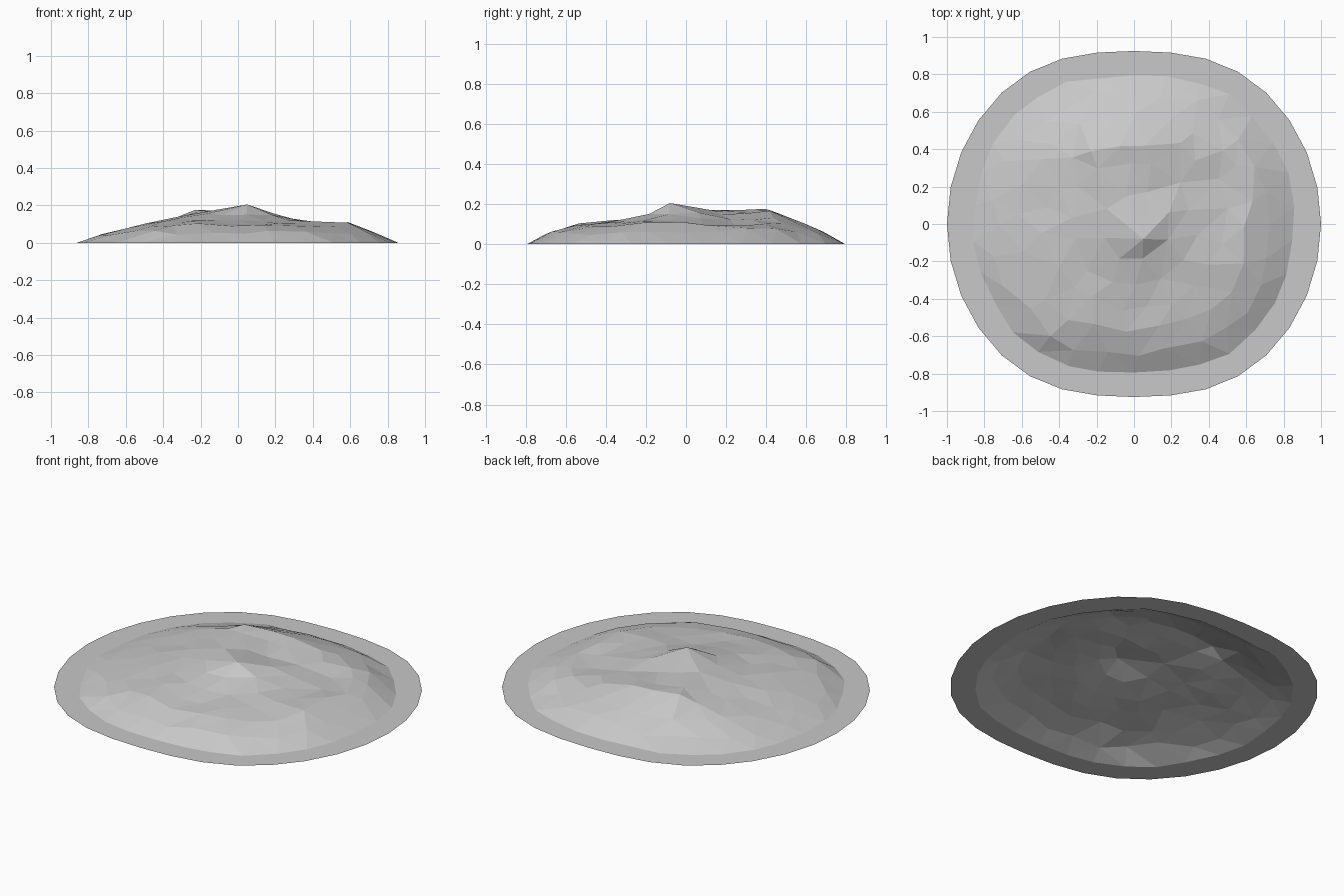
import bpy, bmesh, math, random
from mathutils import Vector
from mathutils.geometry import delaunay_2d_cdt

cube = bpy.data.objects.get("Cube")
if cube:
    bpy.data.objects.remove(cube, do_unlink=True)

random.seed(7)

# Stone material
stone = bpy.data.materials.new("grey_stone")
stone.use_nodes = True
grey = (0.58, 0.58, 0.58, 1)
stone.diffuse_color = grey
stone.node_tree.nodes["Principled BSDF"].inputs["Base Color"].default_value = grey

# Coarse relief in hundredths, back row first, one cell every STEP units
STEP = 0.2
RELIEF = [[int(v) for v in row.split()] for row in (
    "0 0 0 0 0 0 0 0 0",
    "0 1 5 8 10 9 6 2 0",
    "1 6 12 18 17 16 11 8 1",
    "2 8 12 17 15 14 8 11 3",
    "2 8 12 16 19 17 10 11 3",
    "2 7 12 13 16 12 11 11 2",
    "1 6 10 12 9 11 10 7 1",
    "0 3 7 9 9 9 6 2 0",
    "0 0 0 0 0 0 0 0 0",
)]
LAST = len(RELIEF) - 1


def cell(row, col):
    inside = 0 <= row <= LAST and 0 <= col <= LAST
    return RELIEF[row][col] / 100 if inside else 0


def height(x, y):
    """Blend the four nearest relief cells."""
    u, v = x / STEP + LAST / 2, LAST / 2 - y / STEP
    col, row = math.floor(u), math.floor(v)
    fu, fv = u - col, v - row
    back = cell(row, col) * (1 - fu) + cell(row, col + 1) * fu
    front = cell(row + 1, col) * (1 - fu) + cell(row + 1, col + 1) * fu
    return back * (1 - fv) + front * fv


def ring(radius, count, jitter, offset=0):
    """Points on a circle that is flattened a little at the front and back."""
    points = []
    for i in range(count):
        a = math.tau * (i + offset) / count
        x, y = math.cos(a), math.sin(a)
        y -= 0.075 * y ** 8 * math.copysign(1, y)
        points.append((x * radius + random.uniform(-jitter, jitter),
                       y * radius + random.uniform(-jitter, jitter)))
    return points


# Flat rim and foot of the slope
flat = ring(1, 32, 0) + ring(0.86, 30, 0.012, 0.5)
points = [(x, y, 0) for x, y in flat]

# Rough slope and plateau
for radius, count in ((0.75, 28), (0.62, 24), (0.48, 20), (0.33, 14), (0.18, 8)):
    for x, y in ring(radius, count, 0.03, random.random()):
        z = height(x, y) + random.uniform(-0.006, 0.006)
        points.append((x, y, max(z, 0.004)))

# Summit
points.append((0.05, -0.08, 0.205))

# Join the points into one open faceted shell
flat_points = [Vector(p[:2]) for p in points]
verts, _, faces, origin, _, _ = delaunay_2d_cdt(flat_points, [], [], 0, 1e-5)
bm = bmesh.new()
shell = [bm.verts.new((v.x, v.y, points[src[0]][2])) for v, src in zip(verts, origin)]
for f in faces:
    bm.faces.new([shell[i] for i in f])
for f in bm.faces:
    f.normal_update()
    if f.normal.z < 0:
        f.normal_flip()
mesh = bpy.data.meshes.new("rock_mound")
bm.to_mesh(mesh)
bm.free()
mesh.materials.append(stone)
mound = bpy.data.objects.new("rock_mound", mesh)
bpy.context.collection.objects.link(mound)
